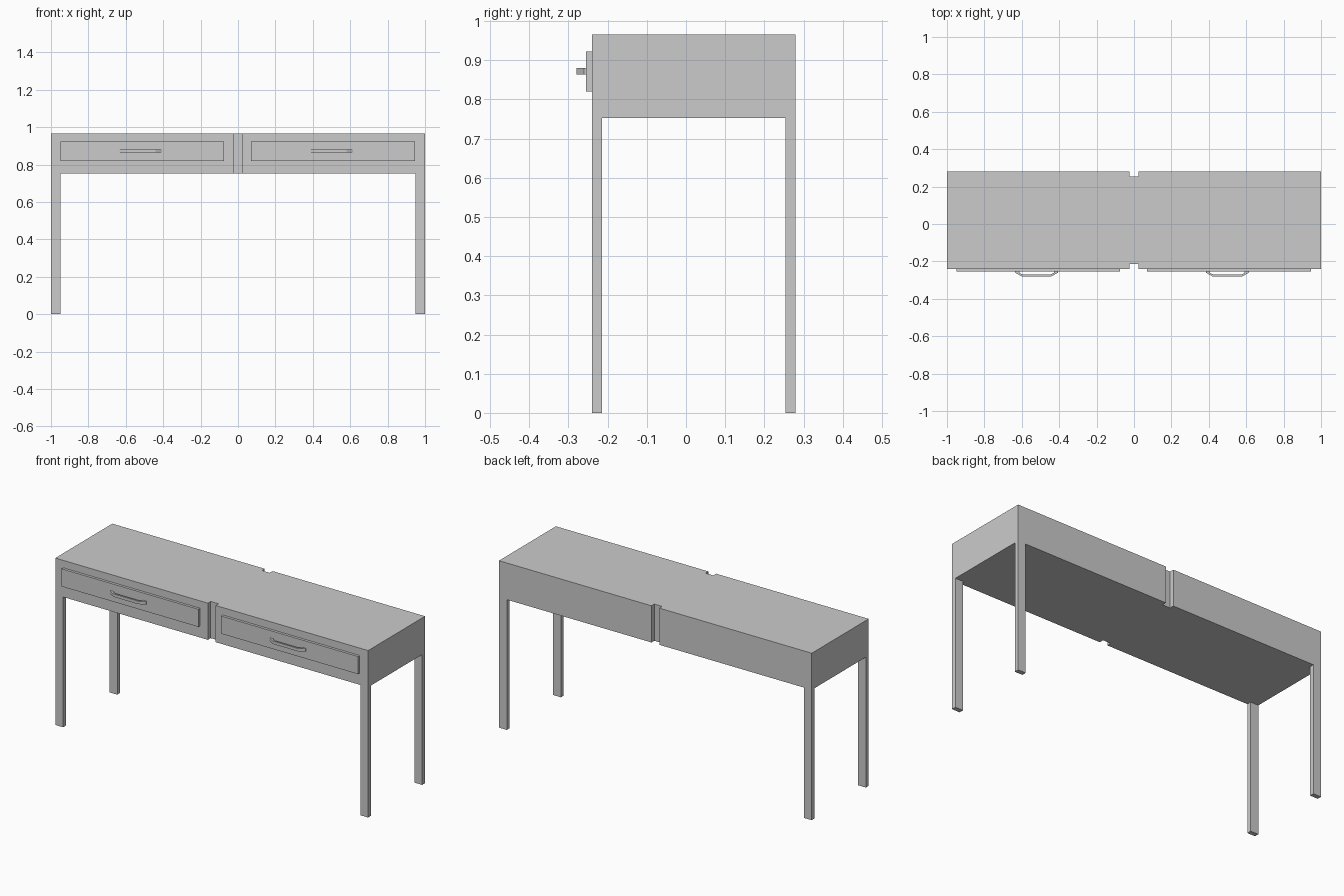
import bpy, bmesh

if "Cube" in bpy.data.objects:
    bpy.data.objects.remove(bpy.data.objects["Cube"])


def prism(name, outline, z0, z1):
    """Extrude a closed XY outline from z0 up to z1."""
    bm = bmesh.new()
    face = bm.faces.new([bm.verts.new((x, y, z0)) for x, y in outline])
    top = bmesh.ops.extrude_face_region(bm, geom=[face])
    for v in top["geom"]:
        if isinstance(v, bmesh.types.BMVert):
            v.co.z = z1
    bmesh.ops.recalc_face_normals(bm, faces=bm.faces[:])
    mesh = bpy.data.meshes.new(name)
    bm.to_mesh(mesh)
    bm.free()
    obj = bpy.data.objects.new(name, mesh)
    bpy.context.collection.objects.link(obj)
    return obj


def box(name, x0, x1, y0, y1, z0, z1):
    return prism(name, [(x0, y0), (x1, y0), (x1, y1), (x0, y1)], z0, z1)


FRONT, BACK = -0.24, 0.28
LEG_W, LEG_D = 0.05, 0.026
UNDER, TOP = 0.753, 0.965
GAP = 0.025

# Table body with a shallow groove at the middle of front and back
prism("table_body", [
    (-1, FRONT), (-GAP, FRONT), (-GAP, FRONT + LEG_D), (GAP, FRONT + LEG_D),
    (GAP, FRONT), (1, FRONT), (1, BACK), (GAP, BACK), (GAP, BACK - LEG_D),
    (-GAP, BACK - LEG_D), (-GAP, BACK), (-1, BACK)], UNDER, TOP)

# Four flat legs flush with the corners
for side, x in (("left", -1), ("right", 1 - LEG_W)):
    for end, y in (("front", FRONT), ("back", BACK - LEG_D)):
        box(f"{end}_{side}_leg", x, x + LEG_W, y, y + LEG_D, 0, UNDER)

# Drawer fronts with bent bar handles
FACE = FRONT - 0.015
half = [(0.115, FACE), (0.115, FACE - 0.005), (0.08, -0.28)]
inner = [(0.075, -0.27), (0.092, FACE - 0.007), (0.092, FACE)]
outline = half[:2] + half[2:] + [(-x, y) for x, y in reversed(half)]
outline += [(-x, y) for x, y in reversed(inner)] + inner
for side, cx in (("left", -0.512), ("right", 0.508)):
    box(f"{side}_drawer_front", cx - 0.438, cx + 0.438, FACE, FRONT, 0.82, 0.922)
    prism(f"{side}_drawer_handle", [(cx - 0.009 + x, y) for x, y in outline],
          0.863, 0.88)
